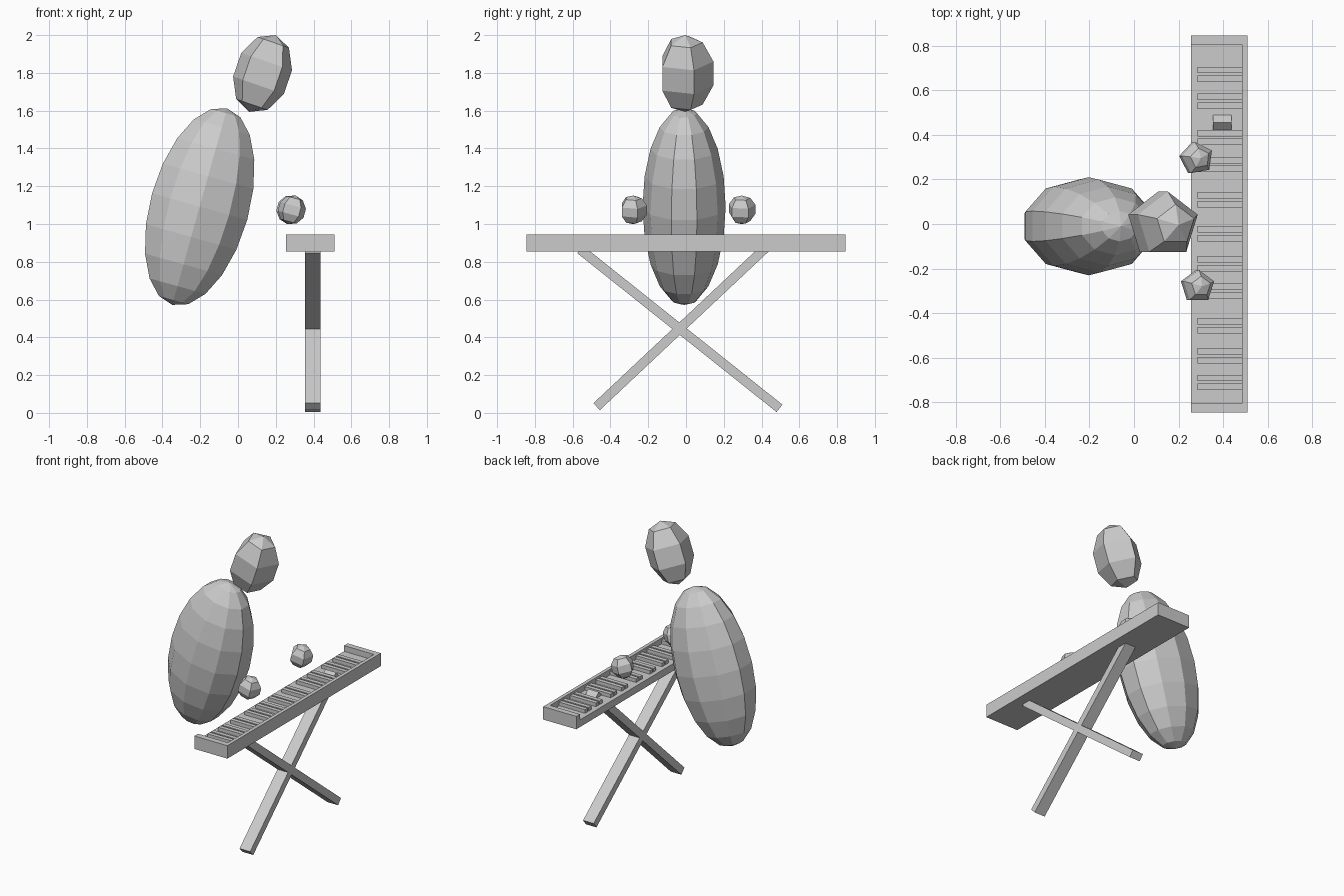
import bpy, bmesh
from math import radians, atan2
from mathutils import Matrix, Vector

if "Cube" in bpy.data.objects:
    bpy.data.objects.remove(bpy.data.objects["Cube"])


def new_object(name, bm):
    bmesh.ops.recalc_face_normals(bm, faces=bm.faces)
    mesh = bpy.data.meshes.new(name)
    bm.to_mesh(mesh)
    bm.free()
    obj = bpy.data.objects.new(name, mesh)
    bpy.context.collection.objects.link(obj)
    return obj


def add_box(bm, lo, hi):
    lo, hi = Vector(lo), Vector(hi)
    mat = Matrix.Translation((lo + hi) / 2) @ Matrix.Diagonal((*(hi - lo), 1))
    bmesh.ops.create_cube(bm, size=1, matrix=mat)


def ellipsoid(name, centre, radii, sides, rings, tilt=0, spin=0):
    """Faceted sphere, stretched, then leaned towards +x."""
    bm = bmesh.new()
    mat = (Matrix.Translation(centre) @ Matrix.Rotation(radians(tilt), 4, 'Y')
           @ Matrix.Diagonal((*radii, 1)) @ Matrix.Rotation(radians(spin), 4, 'Z'))
    bmesh.ops.create_uvsphere(bm, u_segments=sides, v_segments=rings, radius=1, matrix=mat)
    return new_object(name, bm)


def leg(name, start, end, width=0.05, x=(0.355, 0.437)):
    """Square-ended bar between two (y, z) points."""
    a, b = Vector((0, *start)), Vector((0, *end))
    d = b - a
    bm = bmesh.new()
    mat = (Matrix.Translation((a + b) / 2 + Vector((sum(x) / 2, 0, 0)))
           @ Matrix.Rotation(atan2(d.z, d.y), 4, 'X')
           @ Matrix.Diagonal((x[1] - x[0], d.length, width, 1)))
    bmesh.ops.create_cube(bm, size=1, matrix=mat)
    return new_object(name, bm)


# Player: torso, head and floating hands
ellipsoid("torso", (-0.203, -0.01, 1.092), (0.275, 0.22, 0.54), 10, 10, 15.6)
ellipsoid("head", (0.13, -0.004, 1.797), (0.157, 0.157, 0.215), 5, 5, 19)
ellipsoid("left_hand", (0.28, 0.295, 1.075), (0.078,) * 3, 5, 5, 15, 10)
ellipsoid("right_hand", (0.285, -0.28, 1.075), (0.078,) * 3, 5, 5, 15, 0)

# Keyboard case: slab with a key bed open towards the player
FLOOR = 0.905
bm = bmesh.new()
add_box(bm, (0.255, -0.845, 0.855), (0.51, 0.845, 0.945))
case = new_object("keyboard_case", bm)
bm = bmesh.new()
add_box(bm, (0.2, -0.805, FLOOR), (0.485, 0.805, 1.0))
cutter = new_object("key_bed_cutter", bm)
cutter.hide_render = True
cutter.hide_viewport = True
mod = case.modifiers.new("key_bed", 'BOOLEAN')
mod.operation = 'DIFFERENCE'
mod.solver = 'EXACT'
mod.object = cutter

# Raised keys in close pairs
bm = bmesh.new()
for y in (0.671, 0.550, 0.388, 0.267, 0.108, -0.043,
          -0.178, -0.299, -0.456, -0.591, -0.711):
    for s in (-1, 1):
        c = y + s * 0.02
        add_box(bm, (0.285, c - 0.0145, FLOOR - 0.005), (0.487, c + 0.0145, 0.93))
new_object("raised_keys", bm)

# Crossed stand
leg("stand_leg_a", (-0.473, 0.033), (0.473, 0.922))
leg("stand_leg_b", (0.495, 0.024), (-0.56, 0.865))
